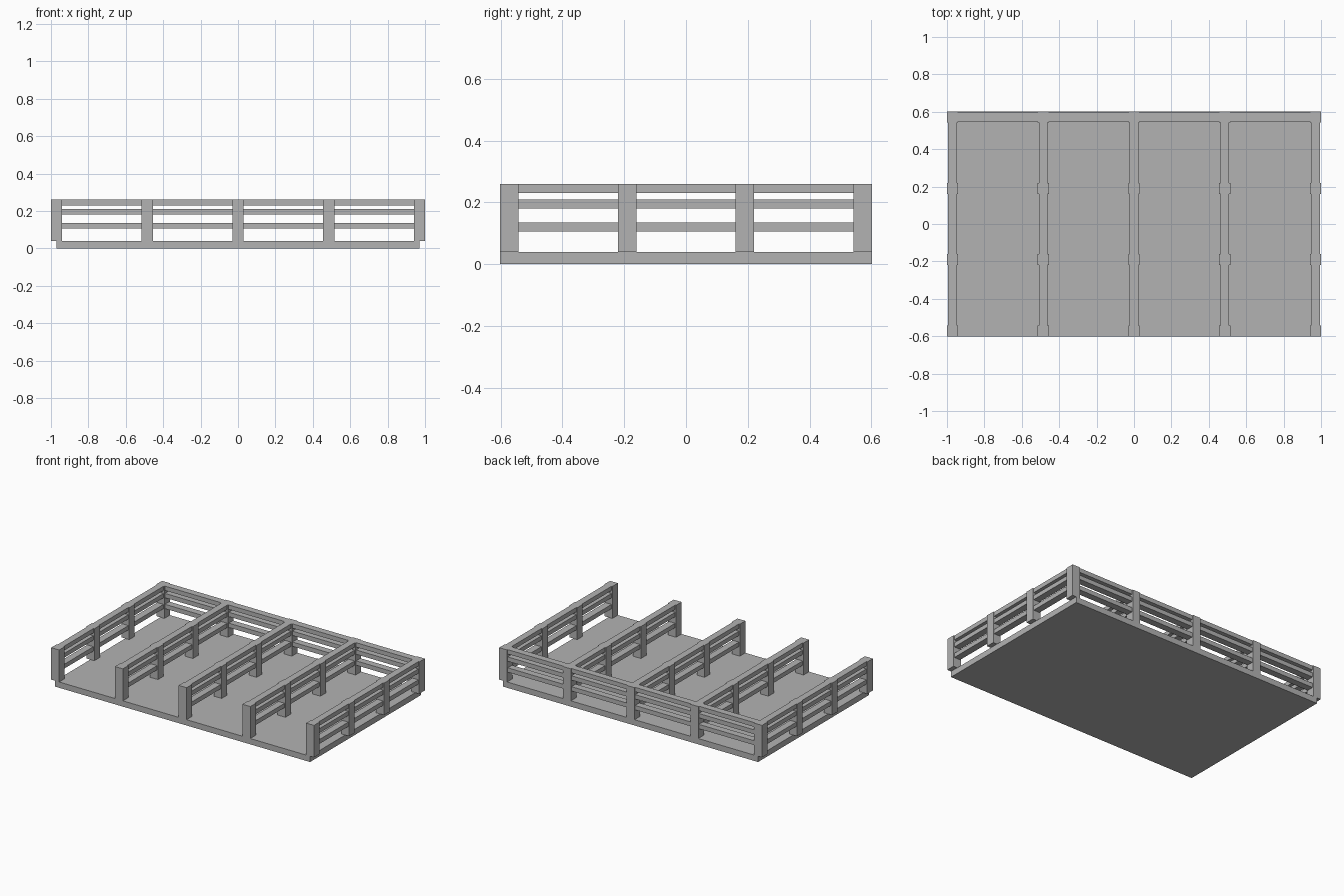
import bpy
import bmesh
from mathutils import Matrix, Vector

cube = bpy.data.objects.get("Cube")
if cube:
    bpy.data.objects.remove(cube, do_unlink=True)

grey = bpy.data.materials.new("plain grey")
grey.use_nodes = True
colour = (0.45, 0.45, 0.45, 1)
grey.diffuse_color = colour
grey.node_tree.nodes["Principled BSDF"].inputs["Base Color"].default_value = colour

POST, RAIL = 0.06, 0.047
FLOOR_TOP, TOP = 0.04, 0.26
DEPTH = 0.602
COLUMNS = [-0.97, -0.485, 0, 0.485, 0.97]
ROWS = [-0.572, -0.19, 0.19, 0.572]
RAIL_HEIGHTS = [(0.105, 0.135), (0.18, 0.21), (0.23, TOP)]


def make_boxes(name, boxes):
    """One object from (low corner, high corner) boxes."""
    bm = bmesh.new()
    for low, high in boxes:
        low, high = Vector(low), Vector(high)
        place = Matrix.Translation((low + high) / 2) @ Matrix.Diagonal((*(high - low), 1))
        bmesh.ops.create_cube(bm, size=1, matrix=place)
    mesh = bpy.data.meshes.new(name)
    bm.to_mesh(mesh)
    bm.free()
    mesh.materials.append(grey)
    obj = bpy.data.objects.new(name, mesh)
    bpy.context.collection.objects.link(obj)
    return obj


def spans(centres):
    """Clear gaps between neighbouring posts."""
    return [(a + POST / 2, b - POST / 2) for a, b in zip(centres, centres[1:])]


# Floor slab
make_boxes("floor", [((-0.97, -DEPTH, 0), (0.97, DEPTH, FLOOR_TOP))])

# Divider fences running front to back
p, r = POST / 2, RAIL / 2
for i, x in enumerate(COLUMNS, 1):
    make_boxes(f"fence_{i}_posts",
               [((x - p, y - p, FLOOR_TOP), (x + p, y + p, TOP)) for y in ROWS])
    make_boxes(f"fence_{i}_rails",
               [((x - r, y0, z0), (x + r, y1, z1))
                for y0, y1 in spans(ROWS) for z0, z1 in RAIL_HEIGHTS])

# Rails along the back
back = ROWS[-1]
make_boxes("back_rails",
           [((x0, back - r, z0), (x1, back + r, z1))
            for x0, x1 in spans(COLUMNS) for z0, z1 in RAIL_HEIGHTS])
